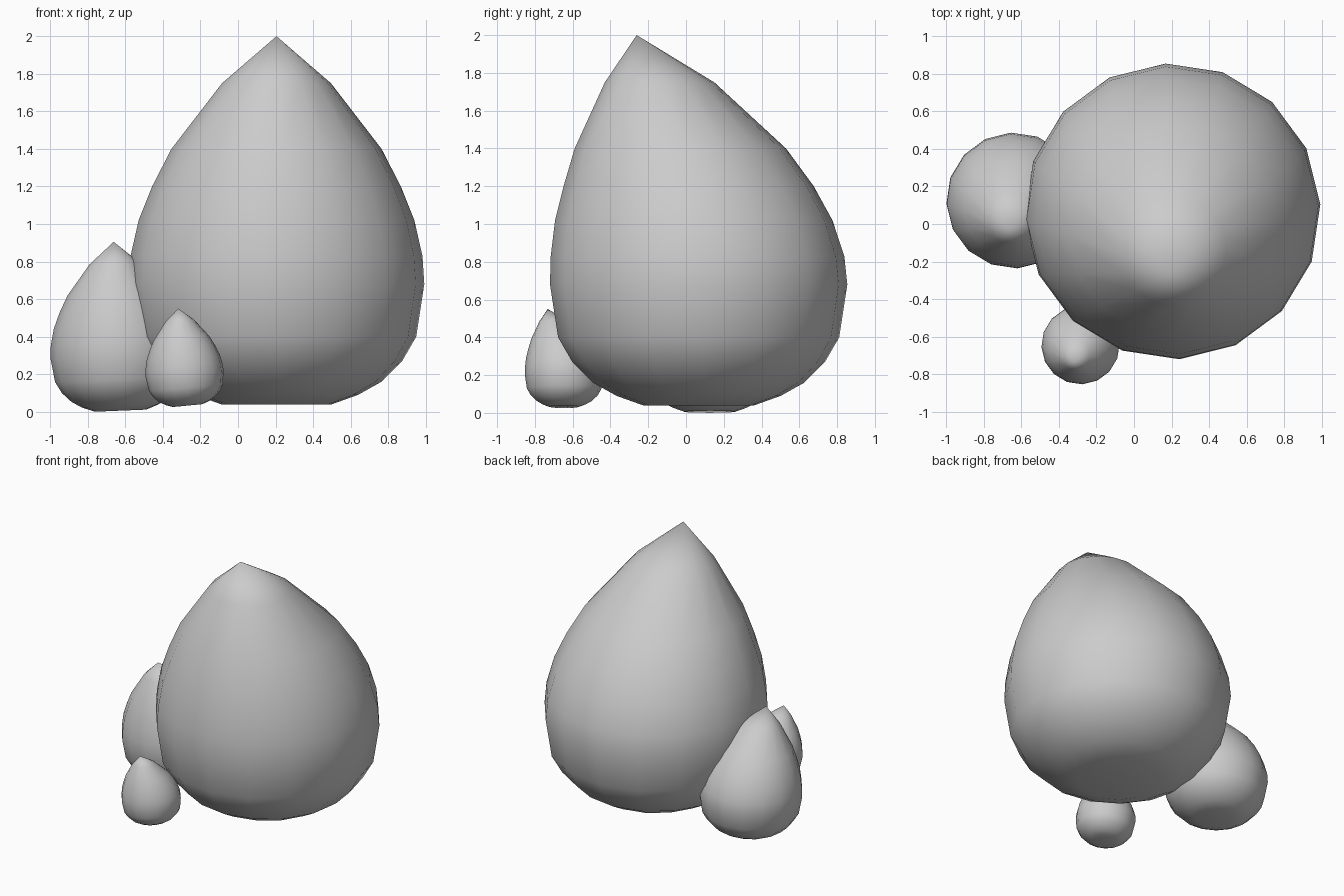
import bpy, bmesh
from math import sin, cos, pi, radians

if "Cube" in bpy.data.objects:
    bpy.data.objects.remove(bpy.data.objects["Cube"])

SIDES = 16
PHASE = radians(2.7)
# height above base, ring radius, forward lean of the ring centre
RINGS = [(0.0, 0.295, 0.0), (0.05, 0.435, 0.0), (0.12, 0.56, 0.0),
         (0.23, 0.67, 0.0), (0.36, 0.745, 0.0), (0.64, 0.788, 0.0),
         (0.79, 0.778, -0.006), (0.98, 0.735, -0.026), (1.16, 0.663, -0.053),
         (1.36, 0.56, -0.097), (1.71, 0.29, -0.207)]
APEX = (0, -0.328, 1.96)
DIMPLE = (0, 0, 0.03)


def teardrop(name, location, scale, tilt):
    bm = bmesh.new()
    loops = []
    for z, r, lean in RINGS:
        loops.append([bm.verts.new((r * cos(PHASE + 2 * pi * i / SIDES),
                                    lean + r * sin(PHASE + 2 * pi * i / SIDES), z))
                      for i in range(SIDES)])
    tip, base = bm.verts.new(APEX), bm.verts.new(DIMPLE)
    for i in range(SIDES):
        j = (i + 1) % SIDES
        for low, high in zip(loops, loops[1:]):
            bm.faces.new((low[i], low[j], high[j], high[i]))
        bm.faces.new((loops[-1][i], loops[-1][j], tip))
        bm.faces.new((loops[0][j], loops[0][i], base))
    for f in bm.faces:
        f.smooth = True
    mesh = bpy.data.meshes.new(name)
    bm.to_mesh(mesh)
    bm.free()
    obj = bpy.data.objects.new(name, mesh)
    obj.location = location
    obj.scale = (scale,) * 3
    obj.rotation_euler = (0, radians(tilt), 0)
    bpy.context.collection.objects.link(obj)


# Three leaning drops, the smaller ones tilted sideways
teardrop("large_drop", (0.205, 0.067, 0.04), 1.0, 0)
teardrop("medium_drop", (-0.626, 0.125, 0.006), 0.459, -2.3)
teardrop("small_drop", (-0.268, -0.645, 0.033), 0.265, -5.5)
